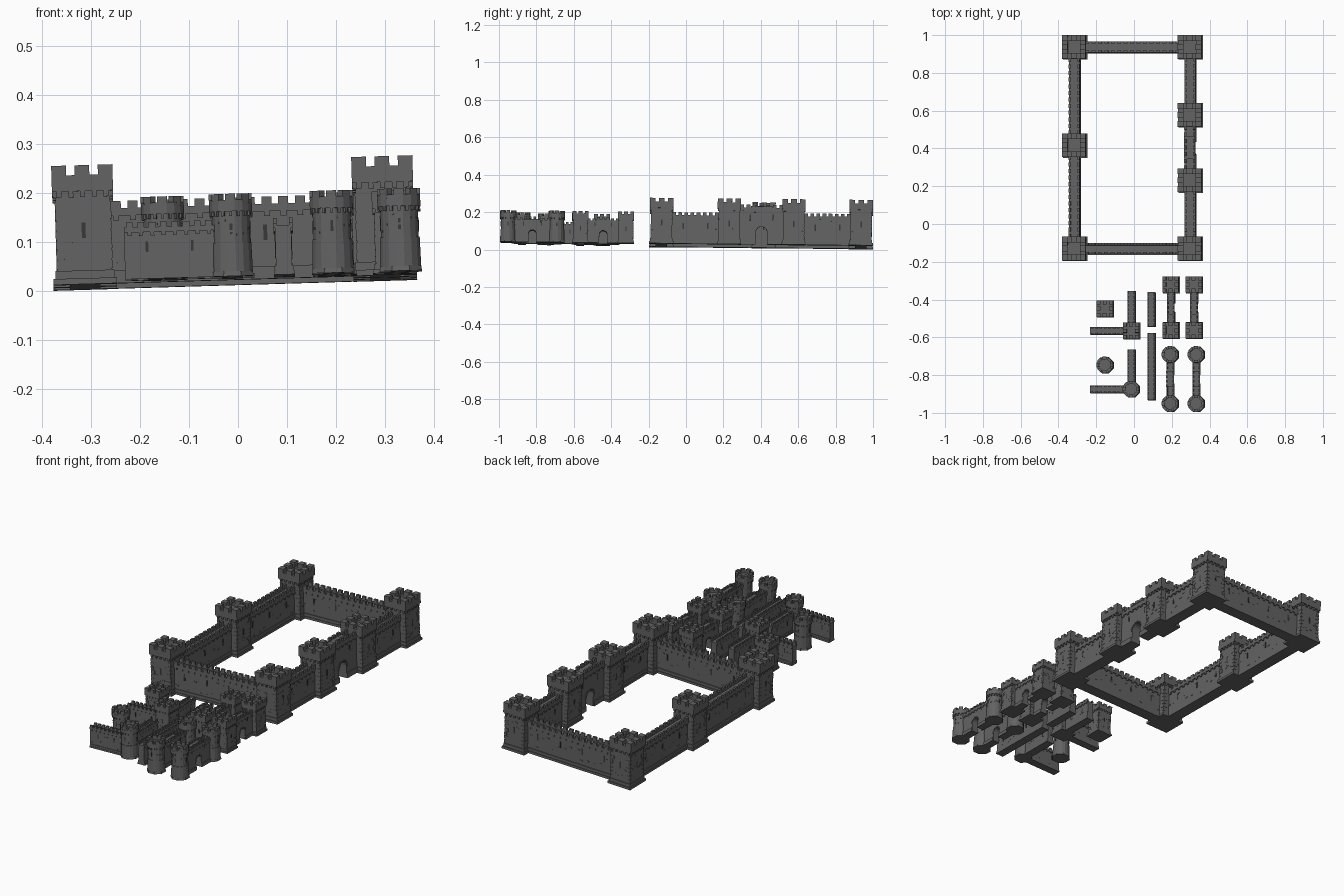
import bpy, bmesh, math, random
from mathutils import Matrix, Vector

random.seed(4)
cube = bpy.data.objects.get("Cube")
if cube:
    bpy.data.objects.remove(cube)


def material(name, value):
    m = bpy.data.materials.new(name)
    m.use_nodes = True
    m.diffuse_color = (value, value, value, 1)
    bsdf = m.node_tree.nodes["Principled BSDF"]
    bsdf.inputs["Base Color"].default_value = m.diffuse_color
    bsdf.inputs["Roughness"].default_value = 0.9
    return m


STONE = material("grey stone", 0.125)
SLIT = material("slit shadow grey", 0.04)

# The whole set stands on a slightly sloping ground plane
GROUND = (Matrix.Translation((0.005, 0, 0.0214))
          @ Matrix.Rotation(-0.03, 4, "Y") @ Matrix.Rotation(-0.01, 4, "X"))


def box(bm, center, size, turn=0.0, mat=0):
    m = (Matrix.Rotation(turn, 4, "Z") @ Matrix.Translation(center)
         @ Matrix.Diagonal((*size, 1)))
    made = bmesh.ops.create_cube(bm, size=1, matrix=m)
    for v in made["verts"]:
        for f in v.link_faces:
            f.material_index = mat


def span(bm, w, d, z0, z1):
    box(bm, (0, 0, (z0 + z1) / 2), (w, d, z1 - z0))


def frustum(bm, sides, r0, r1, z0, z1):
    m = Matrix.Translation((0, 0, (z0 + z1) / 2)) @ Matrix.Rotation(math.pi / sides, 4, "Z")
    bmesh.ops.create_cone(bm, cap_ends=True, segments=sides, radius1=r0,
                          radius2=r1, depth=z1 - z0, matrix=m)


def finish(bm, name, place):
    bmesh.ops.recalc_face_normals(bm, faces=bm.faces)
    mesh = bpy.data.meshes.new(name)
    bm.to_mesh(mesh)
    bm.free()
    mesh.materials.append(STONE)
    mesh.materials.append(SLIT)
    mesh.transform(GROUND @ place)
    bpy.context.collection.objects.link(bpy.data.objects.new(name, mesh))


def slit(bm, x, y, z, turn=0.0):
    # Narrow arrow slit on a face turned about z
    box(bm, (x, y, z), (0.008, 0.002, 0.032), turn, 1)


def square_tower(name, x, y, s):
    bm = bmesh.new()
    span(bm, 0.13, 0.13, 0, 0.012)
    span(bm, 0.12, 0.12, 0.012, 0.028)
    span(bm, 0.112, 0.112, 0.028, 0.19)
    span(bm, 0.125, 0.125, 0.19, 0.212)
    for k in range(4):
        turn = k * math.pi / 2
        # Corbels, parapet, merlons
        for i in range(5):
            box(bm, (-0.048 + i * 0.024, -0.058, 0.184), (0.01, 0.008, 0.012), turn)
        box(bm, (0, -0.0475, 0.2175), (0.125, 0.03, 0.011), turn)
        box(bm, (-0.0475, -0.0475, 0.233), (0.03, 0.03, 0.02), turn)
        box(bm, (0, -0.0475, 0.233), (0.03, 0.03, 0.02), turn)
        slit(bm, 0, -0.0565, 0.11, turn)
        # Corner quoins and loose stones
        for i in range(7):
            wide = 0.022 if i % 2 else 0.014
            for side in (-1, 1):
                box(bm, (side * (0.0575 - wide / 2), -0.0565, 0.04 + i * 0.02),
                    (wide, 0.002, 0.016), turn)
        for i in range(5):
            box(bm, (random.uniform(-0.03, 0.03), -0.0565, random.uniform(0.04, 0.16)),
                (0.012, 0.002, 0.006), turn)
    finish(bm, name, Matrix.Translation((x, y, 0)) @ Matrix.Scale(s, 4))


def round_tower(name, x, y, s):
    bm = bmesh.new()
    frustum(bm, 8, 0.068, 0.066, 0, 0.014)
    frustum(bm, 16, 0.062, 0.06, 0.014, 0.1)
    frustum(bm, 16, 0.057, 0.057, 0.1, 0.192)
    frustum(bm, 16, 0.065, 0.065, 0.192, 0.215)
    for k in range(16):
        turn = k * math.pi / 8
        box(bm, (0, -0.058, 0.185), (0.009, 0.01, 0.014), turn)
        box(bm, (0, -0.053, 0.22), (0.026, 0.02, 0.012), turn)
        if k % 2 == 0:
            box(bm, (0, -0.053, 0.234), (0.03, 0.021, 0.02), turn)
        if k % 4 == 0:
            slit(bm, 0, -0.0565, 0.14, turn)
        box(bm, (0, -0.0565, random.uniform(0.11, 0.17)), (0.012, 0.003, 0.006), turn)
    finish(bm, name, Matrix.Translation((x, y, 0)) @ Matrix.Scale(s, 4))


def arch_body(bm, length, depth, top, half, spring):
    # Wall outline with an arched passage, pushed through the wall depth
    pts = [(-length / 2, 0), (-length / 2, top), (length / 2, top), (length / 2, 0)]
    pts += [(half * math.cos(a), spring + half * math.sin(a))
            for a in [i * math.pi / 10 for i in range(11)]]
    pts.insert(4, (half, 0))
    pts.append((-half, 0))
    face = bm.faces.new([bm.verts.new((px, -depth / 2, pz)) for px, pz in pts])
    out = bmesh.ops.extrude_face_region(bm, geom=[face])
    bmesh.ops.translate(bm, vec=(0, depth, 0),
                        verts=[v for v in out["geom"] if isinstance(v, bmesh.types.BMVert)])


def wall(name, p, q, s, gate=False, top=0.138):
    a, b = Vector((*p, 0)), Vector((*q, 0))
    length = (b - a).length / s
    bm = bmesh.new()
    if gate:
        arch_body(bm, length, 0.048, top, 0.03, 0.065)
        leg = length / 2 - 0.032
        for side in (-1, 1):
            box(bm, (side * (0.032 + leg / 2), 0, 0.013), (leg, 0.06, 0.026))
        # Raised block over the passage
        span(bm, 0.115, 0.058, top + 0.01, top + 0.022)
        for i in range(11):
            ang = i * math.pi / 10
            for y in (-0.025, 0.025):
                box(bm, (0.034 * math.cos(ang), y, 0.065 + 0.034 * math.sin(ang)),
                    (0.007, 0.006, 0.007))
    else:
        span(bm, length, 0.062, 0, 0.012)
        span(bm, length, 0.056, 0.012, 0.026)
        span(bm, length, 0.048, 0.026, top)
    span(bm, length, 0.058, top, top + 0.008)
    n = max(3, round(length / 0.034))
    pitch = length / n
    for side in (-1, 1):
        turn = 0 if side < 0 else math.pi
        box(bm, (0, -0.0235, top + 0.0115), (length, 0.011, 0.007), turn)
        for i in range(n):
            x = (i + 0.5) * pitch - length / 2
            rise = 0.01 if gate and abs(x) < 0.0575 else 0
            box(bm, (x, -0.0235, top + 0.022 + rise), (pitch * 0.6, 0.011, 0.016), turn)
            box(bm, (x, -0.026, top - 0.005), (pitch * 0.35, 0.006, 0.01), turn)
            if not gate:
                box(bm, (x + random.uniform(-0.01, 0.01), -0.0245,
                         random.uniform(0.035, 0.12)), (0.012, 0.002, 0.006), turn)
        slots = max(2, round(length / 0.13))
        for i in range(slots):
            x = (i + 0.5) * length / slots - length / 2
            slit(bm, x, -0.0245, 0.145 if gate else 0.095, turn)
    ang = math.atan2(b.y - a.y, b.x - a.x)
    finish(bm, name, Matrix.Translation((a + b) / 2) @ Matrix.Rotation(ang, 4, "Z")
           @ Matrix.Scale(s, 4))


# Large walled court
W, E, N, S = -0.317, 0.296, 0.935, -0.132
west, east = [S, 0.415, N], [S, 0.23, 0.575, N]
for side, x, ys in (("right", W, west), ("left", E, east)):
    for i, y in enumerate(ys):
        square_tower(f"court_{side}_tower_{i + 1}", x, y, 1)
    for i, (y0, y1) in enumerate(zip(ys, ys[1:])):
        is_gate = side == "left" and i == 1
        wall(f"court_{side}_{'gate' if is_gate else 'wall'}_{i + 1}",
             (x, y0 + 0.05), (x, y1 - 0.05), 1, is_gate, 0.182 if is_gate else 0.138)
wall("court_front_wall", (W + 0.05, S), (E - 0.05, S), 1)
wall("court_back_wall", (W + 0.05, N), (E - 0.05, N), 1)

# Small kit pieces, square and round sets
K = 0.69
kits = (("square", square_tower, -0.45, -0.567, -0.355, (-0.322, -0.565), (0.193, 0.316)),
        ("round", round_tower, -0.748, -0.876, -0.665, (-0.692, -0.952), (0.19, 0.328)))
for kind, tower, lone_y, corner_y, arm_y, gate_ys, gate_xs in kits:
    tower(f"{kind}_lone_tower", -0.155, lone_y, K)
    tower(f"{kind}_corner_tower", -0.016, corner_y, K)
    wall(f"{kind}_corner_wall_back", (-0.016, corner_y + 0.035), (-0.016, arm_y), K)
    wall(f"{kind}_corner_wall_side", (-0.235, corner_y), (-0.05, corner_y), K)
    for i, x in enumerate(gate_xs):
        for j, y in enumerate(gate_ys):
            tower(f"{kind}_gate_tower_{i + 1}_{j + 1}", x, y, K)
        wall(f"{kind}_gate_{i + 1}", (x, gate_ys[1] + 0.034), (x, gate_ys[0] - 0.034),
             K, True, 0.158)
wall("short_wall", (0.09, -0.545), (0.09, -0.362), K)
wall("long_wall", (0.09, -0.934), (0.09, -0.577), K)
